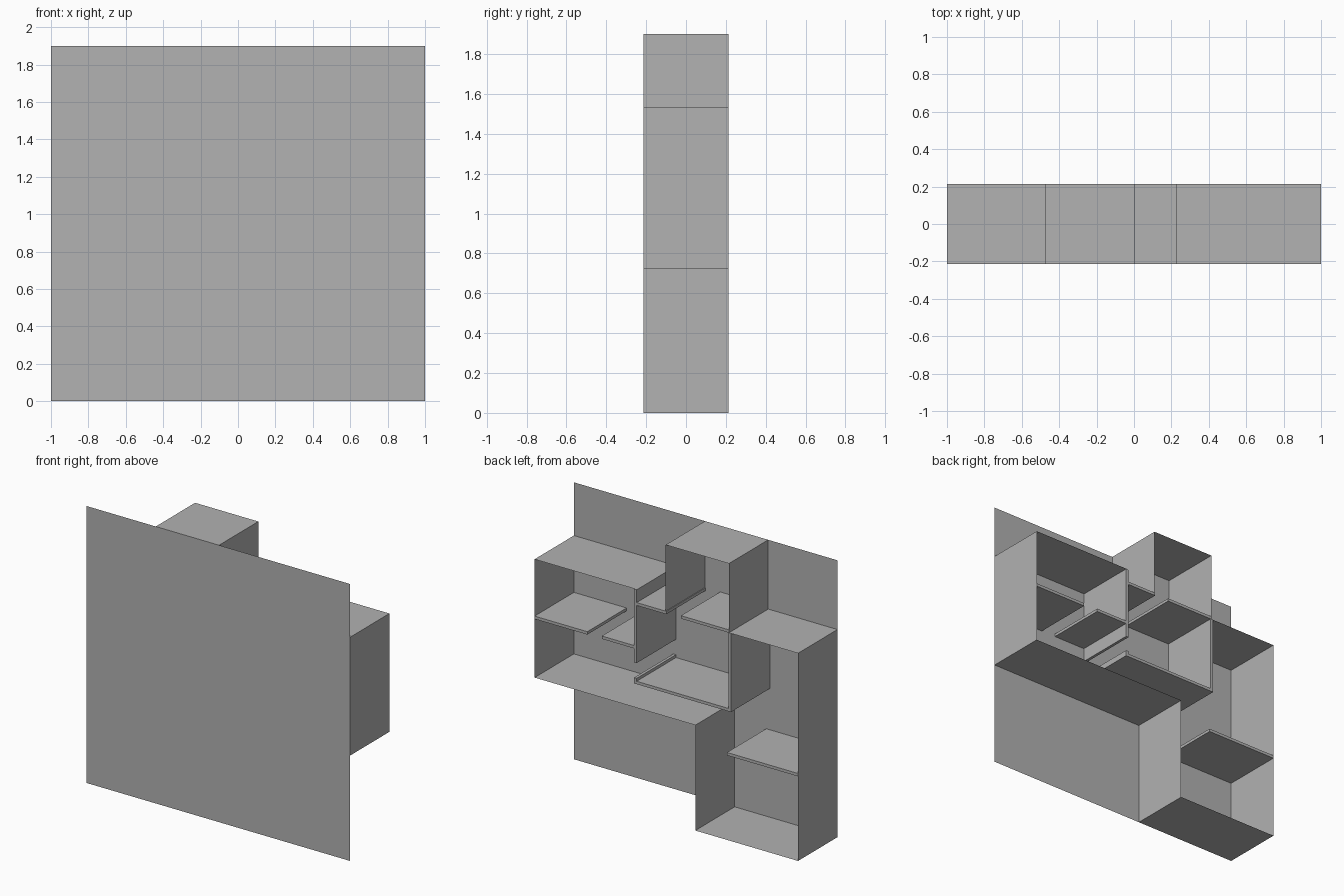
import bpy
import bmesh

cube = bpy.data.objects.get("Cube")
if cube:
    bpy.data.objects.remove(cube, do_unlink=True)

grey = bpy.data.materials.new("plain_grey")
grey.use_nodes = True
colour = (0.445, 0.445, 0.445, 1)
grey.diffuse_color = colour
grey.node_tree.nodes["Principled BSDF"].inputs["Base Color"].default_value = colour

D = 0.213    # half depth
T = 0.02     # board thickness


def finish(name, bm):
    bmesh.ops.recalc_face_normals(bm, faces=bm.faces)
    mesh = bpy.data.meshes.new(name)
    bm.to_mesh(mesh)
    bm.free()
    mesh.materials.append(grey)
    bpy.context.collection.objects.link(bpy.data.objects.new(name, mesh))


def sheet(name, start, end):
    """Thin panel: an (x, z) line swept through the full depth."""
    bm = bmesh.new()
    pts = [(*start, -D), (*end, -D), (*end, D), (*start, D)]
    bm.faces.new([bm.verts.new((x, y, z)) for x, z, y in pts])
    finish(name, bm)


def board(name, x0, x1, z0, z1):
    """Solid board through the full depth."""
    bm = bmesh.new()
    bmesh.ops.create_cube(bm, size=1)
    for v in bm.verts:
        v.co = (x1 if v.co.x > 0 else x0, D if v.co.y > 0 else -D,
                z1 if v.co.z > 0 else z0)
    finish(name, bm)


# Full-size wall panel
bm = bmesh.new()
bm.faces.new([bm.verts.new((x, -D, z))
              for x, z in ((-1, 0), (1, 0), (1, 1.9), (-1, 1.9))])
finish("wall_panel", bm)

# Shelf heights
LOW, MID, HIGH = 0.885, 1.125, 1.425

# Left open case
sheet("left_case_top", (0.235, 1.535), (1, 1.535))
sheet("left_case_upper_side", (1, MID + T), (1, 1.535))
sheet("left_case_lower_side", (1, 0.723), (1, MID))
sheet("left_case_bottom", (-0.22, 0.723), (1, 0.723))
board("left_case_outer_shelf", 0.6, 1, MID, MID + T)
board("left_case_inner_shelf", 0.235, 0.49, MID, MID + T)
board("left_divider", 0.225, 0.245, 1.03, 1.533)
board("left_divider_stub", 0.225, 0.245, LOW, LOW + 2 * T)

# Raised centre case
sheet("centre_case_top", (-0.475, 1.9), (0.005, 1.9))
sheet("centre_case_left_side", (0.005, HIGH + T), (0.005, 1.9))
sheet("centre_case_right_side", (-0.475, HIGH + T), (-0.475, 1.9))
board("centre_left_shelf", 0.0, 0.235, HIGH, HIGH + T)
board("centre_right_shelf", -0.475, -0.11, HIGH, HIGH + T)
board("centre_low_shelf", -0.475, 0.225, LOW, LOW + T)

# Tall right case
board("right_divider", -0.49, -0.47, LOW, HIGH)
sheet("right_case_top", (-1, HIGH), (-0.48, HIGH))
sheet("right_case_upper_side", (-1, 0.6), (-1, HIGH))
sheet("right_case_lower_side", (-1, 0), (-1, 0.58))
sheet("right_case_inner_side", (-0.22, 0), (-0.22, 0.723))
sheet("right_case_bottom", (-1, 0), (-0.22, 0))
board("right_case_shelf", -1, -0.46, 0.58, 0.6)
